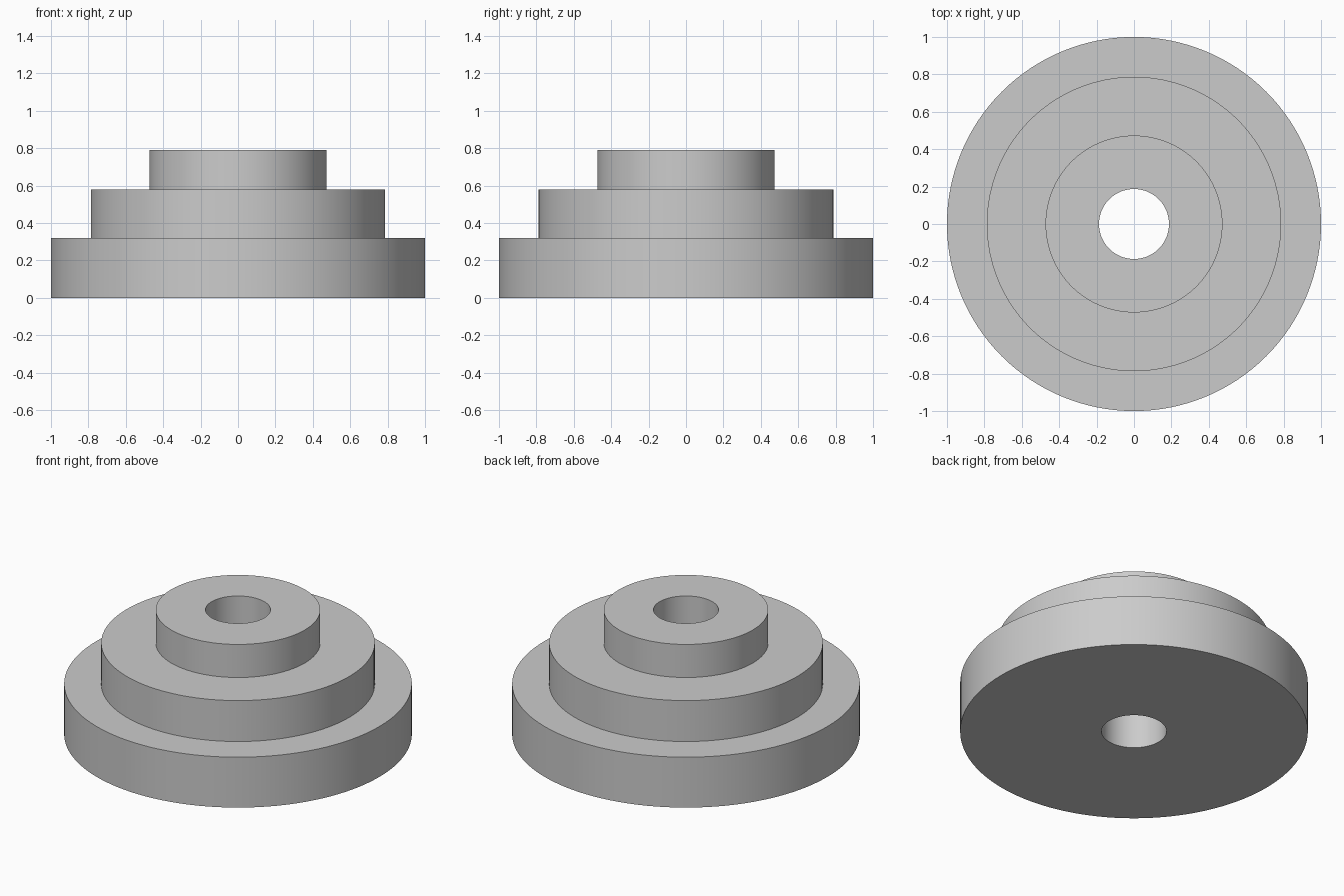
import bpy
import bmesh
import math

SEGMENTS = 128

cube = bpy.data.objects.get("Cube")
if cube:
    bpy.data.objects.remove(cube, do_unlink=True)

# Plain grey material
grey = bpy.data.materials.new("grey")
grey.use_nodes = True
colour = (0.6, 0.6, 0.6, 1)
grey.diffuse_color = colour
grey.node_tree.nodes["Principled BSDF"].inputs["Base Color"].default_value = colour

# Closed half-section (radius, height): bore, base, middle step, top step
BORE = 0.187
profile = [(BORE, 0)]
z = 0
for radius, top in [(1.0, 0.32), (0.787, 0.58), (0.473, 0.79)]:
    profile += [(radius, z), (radius, top)]
    z = top
profile.append((BORE, z))

# Revolve the section around the vertical axis
bm = bmesh.new()
verts = [bm.verts.new((r, 0, h)) for r, h in profile]
edges = [bm.edges.new((a, b)) for a, b in zip(verts, verts[1:] + verts[:1])]
bmesh.ops.spin(bm, geom=verts + edges, cent=(0, 0, 0), axis=(0, 0, 1),
               angle=math.tau, steps=SEGMENTS, use_merge=True)
bmesh.ops.remove_doubles(bm, verts=bm.verts, dist=0.0001)
bmesh.ops.recalc_face_normals(bm, faces=bm.faces)
mesh = bpy.data.meshes.new("stepped_hub")
bm.to_mesh(mesh)
bm.free()
mesh.materials.append(grey)

hub = bpy.data.objects.new("stepped_hub", mesh)
bpy.context.collection.objects.link(hub)

# Smooth round walls, crisp step edges
bpy.ops.object.select_all(action="DESELECT")
hub.select_set(True)
bpy.context.view_layer.objects.active = hub
bpy.ops.object.shade_smooth_by_angle(angle=math.radians(30))
